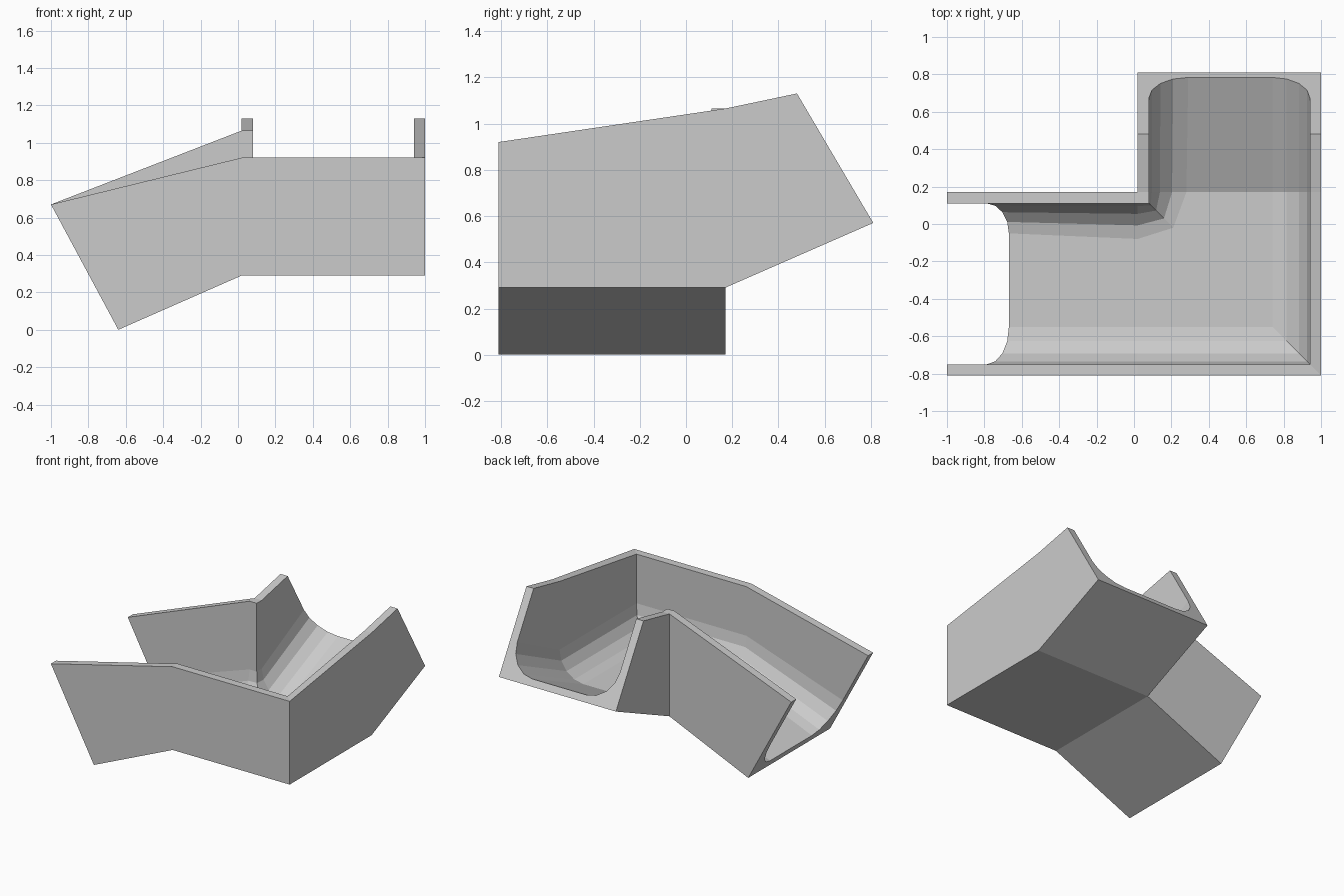
import bpy, bmesh, math

if "Cube" in bpy.data.objects:
    bpy.data.objects.remove(bpy.data.objects["Cube"])

W, T = 0.98, 0.06          # channel width, wall thickness
FLOOR, RISE = 0.08, 0.33   # floor height and fillet height, as fractions of wall height

# stations along the L-shaped path: d = distance from the outer wall, t = height fraction
def left_end(d, t):  return (-0.64 - 0.36 * t, -0.81 + d, 0.67 * t)
def left_bend(d, t): return (0.02, -0.81 + d, 0.29 + 0.63 * t)
def corner(d, t):    return (1 - d, -0.81 + d, 0.29 + 0.63 * t)
def back_bend(d, t): return (1 - d, 0.17, 0.29 + 0.63 * t)
def back_end(d, t):  return (1 - d, 0.81 - 0.33 * t, 0.57 + 0.56 * t)

def fillet(width):
    """Quarter-round from wall (offset 0) down to the floor."""
    a = [i * math.pi / 8 for i in range(5)]
    return [(width * (1 - math.cos(k)), FLOOR + RISE * (1 - math.sin(k))) for k in a]

def section(outer_top, inner_top, inner_width):
    """Closed U cross-section with rounded inner bottom."""
    pts = [(0, 0), (0, outer_top), (T, outer_top)]
    pts += [(T + o, t) for o, t in fillet(0.20)]
    pts += [(W - T - o, t) for o, t in reversed(fillet(inner_width))]
    return pts + [(W - T, inner_top), (W, inner_top), (W, 0)]

stations = [(left_end, 1, 1, 0.16), (left_bend, 1, 1.23, 0.19), (corner, 1, 1.23, 0.13),
            (back_bend, 1.23, 1.23, 0.20), (back_end, 1, 1, 0.21)]

# corner trough: loft the sections, cap both mouths
bm = bmesh.new()
rings = [[bm.verts.new(f(d, t)) for d, t in section(o, i, w)] for f, o, i, w in stations]
n = len(rings[0])
for a, b in zip(rings, rings[1:]):
    for k in range(n):
        m = (k + 1) % n
        bm.faces.new((a[k], a[m], b[m], b[k]))
bm.faces.new(rings[0])
bm.faces.new(rings[-1][::-1])
bmesh.ops.remove_doubles(bm, verts=bm.verts, dist=1e-4)
bmesh.ops.recalc_face_normals(bm, faces=bm.faces)
mesh = bpy.data.meshes.new("corner_trough")
bm.to_mesh(mesh)
bm.free()
bpy.context.collection.objects.link(bpy.data.objects.new("corner_trough", mesh))
